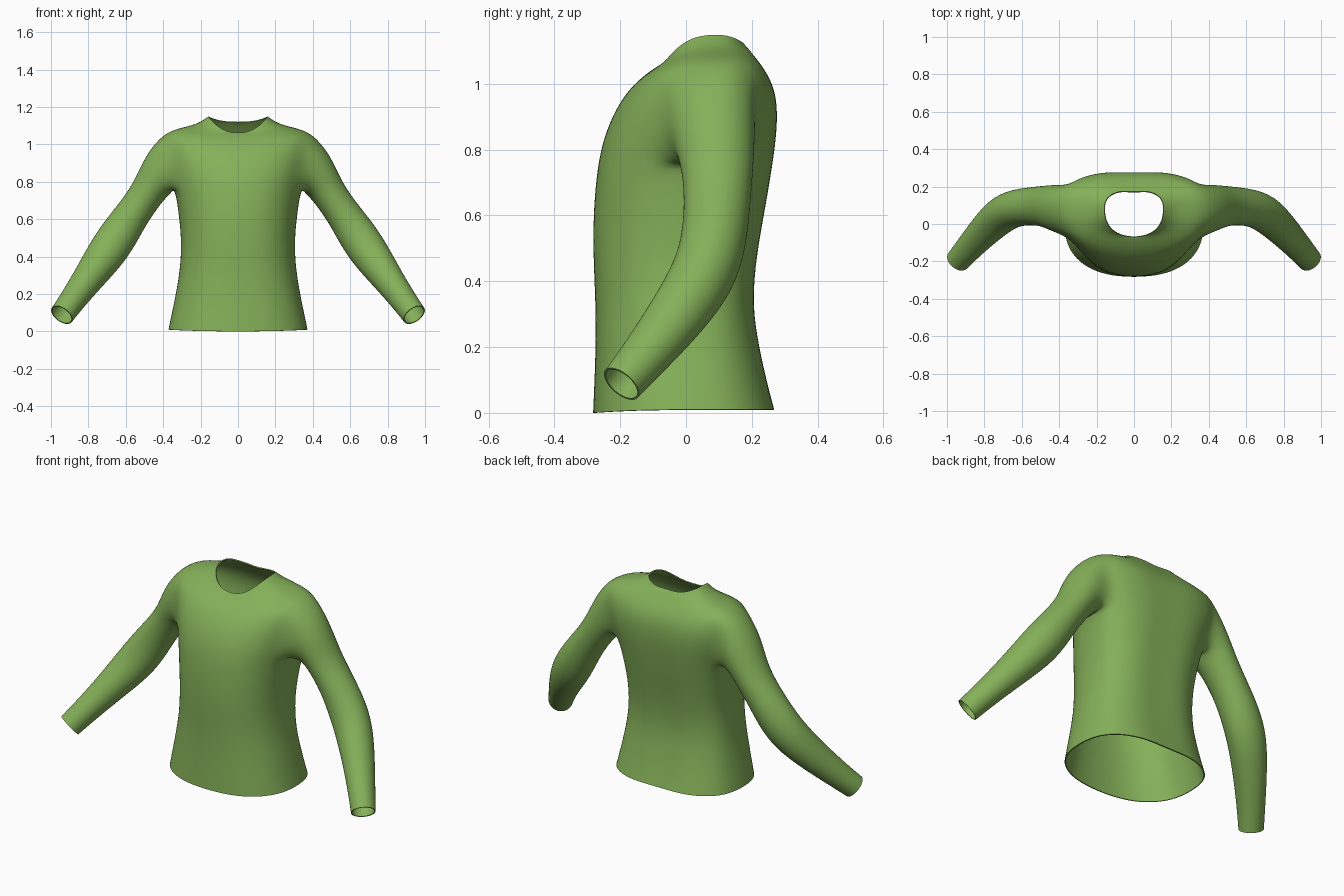
import bpy, bmesh, math
from mathutils import Vector

if "Cube" in bpy.data.objects:
    bpy.data.objects.remove(bpy.data.objects["Cube"])

green = bpy.data.materials.new("leaf_green")
green.diffuse_color = (0.235, 0.44, 0.10, 1)
green.use_nodes = True
green.node_tree.nodes["Principled BSDF"].inputs["Base Color"].default_value = green.diffuse_color

# Body rings: z front, z side, z back, half width, y front, y side, y back
RINGS = [
    (0.00, 0.01, 0.01, 0.375, -0.285, 0.00, 0.277),
    (0.09, 0.09, 0.09, 0.358, -0.281, 0.00, 0.255),
    (0.20, 0.20, 0.20, 0.335, -0.277, 0.00, 0.230),
    (0.33, 0.33, 0.33, 0.312, -0.277, 0.01, 0.208),
    (0.48, 0.48, 0.48, 0.304, -0.285, 0.02, 0.222),
    (0.62, 0.62, 0.62, 0.318, -0.284, 0.04, 0.248),
    (0.75, 0.77, 0.75, 0.340, -0.272, 0.07, 0.270),
    (0.84, 0.84, 0.85, 0.365, -0.252, 0.09, 0.283),
    (0.92, 0.92, 0.93, 0.390, -0.218, 0.10, 0.285),
    (0.98, 1.00, 0.99, 0.405, -0.178, 0.10, 0.274),
    (1.02, 1.065, 1.04, 0.395, -0.135, 0.10, 0.247),
    (1.045, 1.09, 1.08, 0.300, -0.100, 0.10, 0.216),
    (1.057, 1.11, 1.11, 0.215, -0.080, 0.09, 0.192),
    (1.06, 1.15, 1.12, 0.160, -0.070, 0.08, 0.180),
]
# Sleeve path: x, y, z, radius up, radius front
SLEEVE = [
    (0.425, 0.085, 0.845, 0.127, 0.128),
    (0.482, 0.097, 0.742, 0.092, 0.110),
    (0.565, 0.095, 0.627, 0.094, 0.102),
    (0.635, 0.085, 0.520, 0.107, 0.102),
    (0.705, 0.055, 0.415, 0.107, 0.102),
    (0.790, -0.025, 0.297, 0.088, 0.092),
    (0.875, -0.118, 0.180, 0.073, 0.077),
    (0.942, -0.196, 0.088, 0.067, 0.066),
]
H = 6                 # columns from the side seam to the centre line
LOW, TOP, W = 6, 10, 2   # armhole rows and half width in columns

bm = bmesh.new()

# Right half of the body
grid = []
for zf, zs, zb, a, yf, yc, yb in RINGS:
    row = {}
    for j in range(-H, H + 1):
        ang = j * math.pi / 2 / H
        s = abs(math.sin(ang))
        c = max(math.cos(ang), 0)
        e = 0.85 if j < 0 else 0.75
        x = 0 if abs(j) == H else a * c ** e
        end, zend = (yf, zf) if j < 0 else (yb, zb)
        y = yc + (end - yc) * s ** e
        if j == H:
            y -= 0.01          # spine hollow
        row[j] = bm.verts.new((x, y, zs + (zend - zs) * s * s))
    grid.append(row)
for i in range(len(grid) - 1):
    for j in range(-H, H):
        if LOW <= i < TOP and -W <= j < W:
            continue           # armhole
        bm.faces.new((grid[i][j], grid[i][j + 1], grid[i + 1][j + 1], grid[i + 1][j]))

# Armhole loop: from the shoulder top to the front, under the arm, up the back
loop = [grid[TOP][j] for j in range(0, -W, -1)]
loop += [grid[i][-W] for i in range(TOP, LOW, -1)]
loop += [grid[LOW][j] for j in range(-W, W)]
loop += [grid[i][W] for i in range(LOW, TOP)]
loop += [grid[TOP][j] for j in range(W, 0, -1)]
n = len(loop)

# Sleeve rings grown from the armhole
pts = [Vector(p[:3]) for p in SLEEVE]
ext = [Vector((0.33, 0.085, 0.84))] + pts + [2 * pts[-1] - pts[-2]]
prev = loop
for k, (x, y, z, ru, rf) in enumerate(SLEEVE):
    t = (ext[k + 2] - ext[k]).normalized()
    front = Vector((0, -1, 0))
    front = (front - t * front.dot(t)).normalized()
    up = t.cross(front)
    if up.z < 0:
        up = -up
    ring = []
    for q in range(n):
        ang = 2 * math.pi * q / n
        ring.append(bm.verts.new(pts[k] + up * ru * math.cos(ang) + front * rf * math.sin(ang)))
    for q in range(n):
        r = (q + 1) % n
        bm.faces.new((prev[q], prev[r], ring[r], ring[q]))
    prev = ring

# Consistent outward normals
bm.faces.ensure_lookup_table()
bmesh.ops.recalc_face_normals(bm, faces=bm.faces[:])
bm.faces.ensure_lookup_table()
bm.normal_update()
if bm.faces[0].normal.y > 0:
    bmesh.ops.reverse_faces(bm, faces=bm.faces[:])

mesh = bpy.data.meshes.new("shirt")
bm.to_mesh(mesh)
bm.free()
mesh.materials.append(green)
shirt = bpy.data.objects.new("shirt", mesh)
bpy.context.collection.objects.link(shirt)

# Left half, rounding, and thin cloth
mirror = shirt.modifiers.new("mirror", "MIRROR")
mirror.use_clip = True
mirror.merge_threshold = 0.001
sub = shirt.modifiers.new("rounding", "SUBSURF")
sub.levels = sub.render_levels = 2
cloth = shirt.modifiers.new("cloth", "SOLIDIFY")
cloth.thickness = 0.006
cloth.offset = -1

bpy.context.view_layer.objects.active = shirt
shirt.select_set(True)
for m in [m.name for m in shirt.modifiers]:
    bpy.ops.object.modifier_apply(modifier=m)
bpy.ops.object.shade_smooth_by_angle(angle=math.radians(40))
